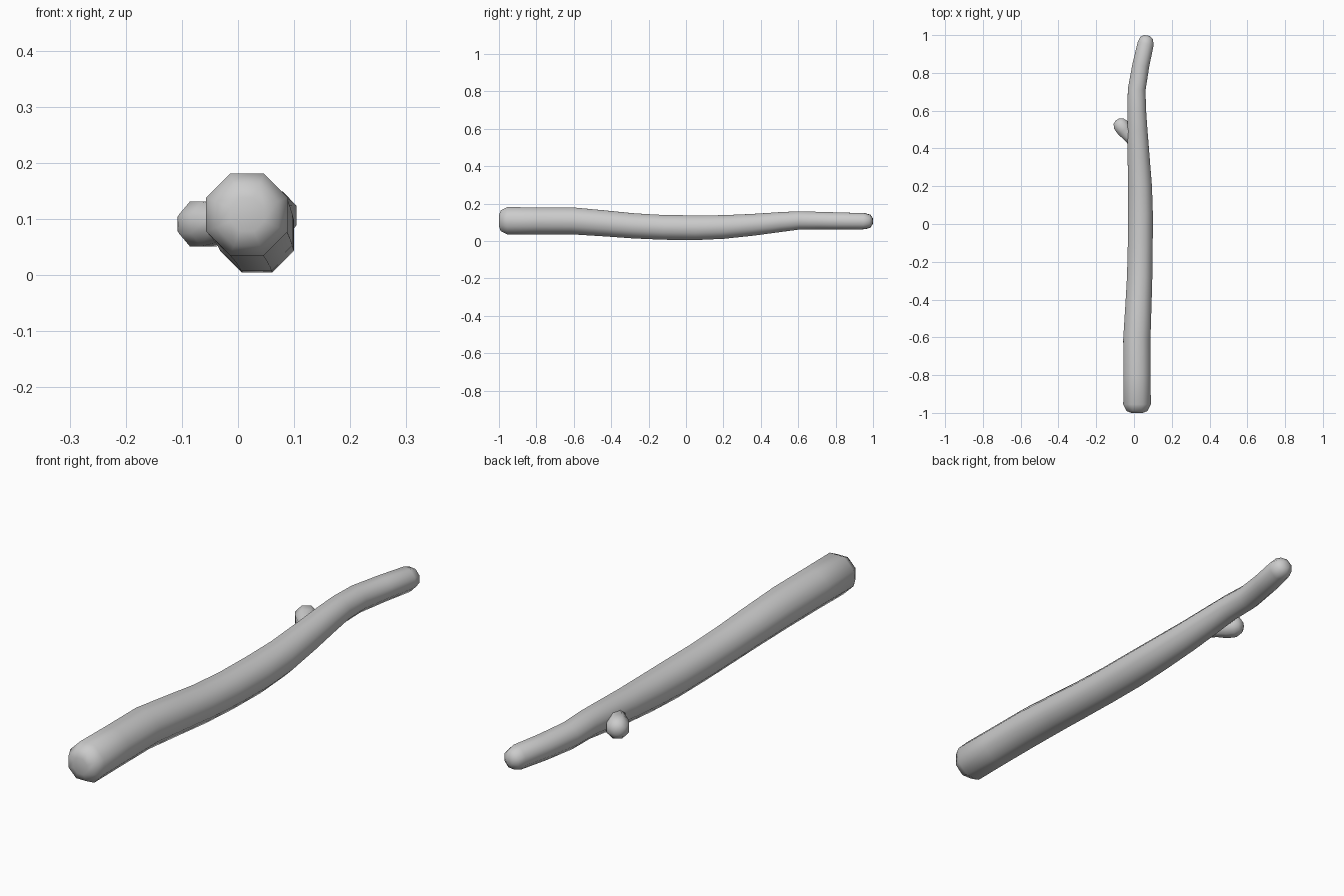
import bpy, bmesh, math
from mathutils import Vector

def tube(name, stations, sides=8):
    """Loft octagonal rings along stations of (x, y, z, apothem)."""
    bm = bmesh.new()
    pts = [Vector(s[:3]) for s in stations]
    rings = []
    for i, s in enumerate(stations):
        t = (pts[min(i + 1, len(pts) - 1)] - pts[max(i - 1, 0)]).normalized()
        side = t.cross(Vector((0, 0, 1))).normalized()
        up = side.cross(t)
        r = s[3] / math.cos(math.pi / sides)
        ring = []
        for k in range(sides):
            a = 2 * math.pi * (k + 0.5) / sides
            ring.append(bm.verts.new(pts[i] + r * (math.cos(a) * side + math.sin(a) * up)))
        rings.append(ring)
    for a, b in zip(rings, rings[1:]):
        for k in range(sides):
            n = (k + 1) % sides
            bm.faces.new((a[k], a[n], b[n], b[k]))
    bm.faces.new(rings[0])
    bm.faces.new(rings[-1])
    bmesh.ops.recalc_face_normals(bm, faces=bm.faces)
    me = bpy.data.meshes.new(name)
    bm.to_mesh(me)
    bm.free()
    for p in me.polygons:
        p.use_smooth = True
    ob = bpy.data.objects.new(name, me)
    bpy.context.collection.objects.link(ob)
    return ob

# main stick: thick butt end, sagging middle, thin bent tip
tube("stick", [
    (0.016, -1.00, 0.108, 0.030),
    (0.016, -0.99, 0.108, 0.056),
    (0.016, -0.955, 0.108, 0.073),
    (0.016, -0.80, 0.108, 0.072),
    (0.015, -0.61, 0.108, 0.072),
    (0.024, -0.42, 0.093, 0.069),
    (0.030, -0.28, 0.081, 0.067),
    (0.033, -0.12, 0.073, 0.066),
    (0.034, 0.05, 0.071, 0.066),
    (0.032, 0.20, 0.075, 0.063),
    (0.024, 0.36, 0.087, 0.058),
    (0.018, 0.50, 0.101, 0.053),
    (0.015, 0.60, 0.110, 0.049),
    (0.014, 0.71, 0.109, 0.047),
    (0.036, 0.84, 0.107, 0.045),
    (0.062, 0.955, 0.106, 0.043),
    (0.066, 0.985, 0.106, 0.034),
    (0.068, 0.998, 0.106, 0.015),
])

# side twig stub, swelling slightly at its end
tube("twig", [
    (0.010, 0.420, 0.090, 0.030),
    (-0.026, 0.465, 0.091, 0.032),
    (-0.052, 0.498, 0.091, 0.040),
    (-0.072, 0.526, 0.091, 0.040),
    (-0.083, 0.545, 0.091, 0.029),
    (-0.088, 0.553, 0.091, 0.012),
])
